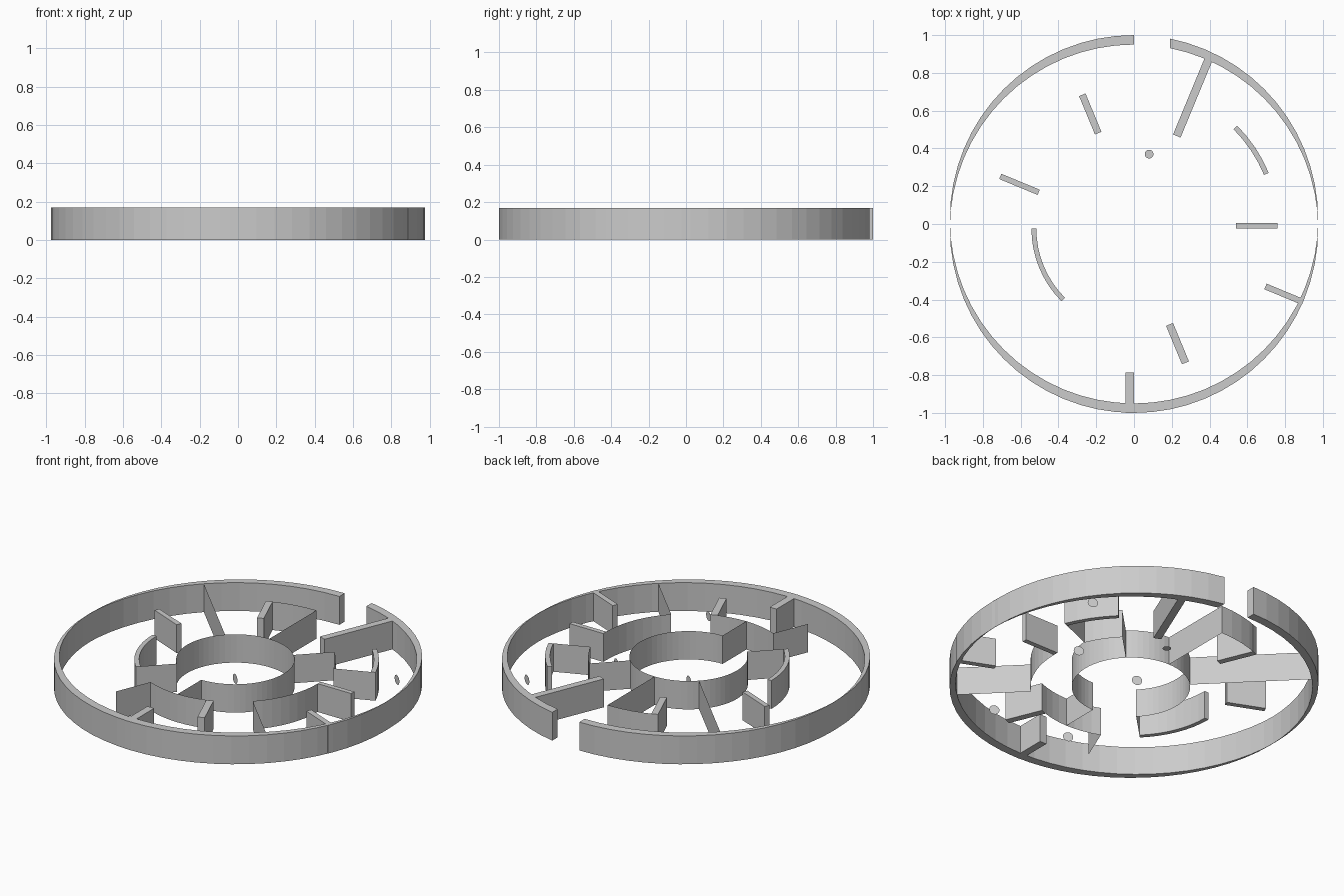
import bpy, math
from mathutils import Vector, Matrix

if "Cube" in bpy.data.objects:
    bpy.data.objects.remove(bpy.data.objects["Cube"])

H = 0.168                       # wall height
CY = -0.025                     # maze centre in y
R0, R1, R2, R3 = 0.318, 0.54, 0.76, 0.975
STEP = 5.625                    # degrees per facet

grey = bpy.data.materials.new("light grey")
grey.diffuse_color = (0.6, 0.6, 0.6, 1)
grey.use_nodes = True
grey.node_tree.nodes["Principled BSDF"].inputs["Base Color"].default_value = grey.diffuse_color


def add(name, verts, faces):
    me = bpy.data.meshes.new(name)
    me.from_pydata(verts, [], faces)
    me.materials.append(grey)
    ob = bpy.data.objects.new(name, me)
    bpy.context.collection.objects.link(ob)
    return ob


def polar(r, deg, cy=CY):
    a = math.radians(deg)
    return Vector((r * math.cos(a), cy + r * math.sin(a)))


def arc(r, a0, a1, cy=CY):
    n = max(1, round(abs(a1 - a0) / STEP))
    return [polar(r, a0 + (a1 - a0) * i / n, cy) for i in range(n + 1)]


def sheet(name, path):
    """Single-surface vertical wall along a path."""
    n = len(path)
    v = [(p.x, p.y, z) for z in (0, H) for p in path]
    return add(name, v, [(i, i + 1, n + i + 1, n + i) for i in range(n - 1)])


def thick(name, left, right):
    """Solid wall between two matching paths."""
    n = len(left)
    v = [(p.x, p.y, z) for z in (0, H) for path in (left, right) for p in path]
    f = []
    for i in range(n - 1):
        j = i + 1
        f += [(i, j, 2 * n + j, 2 * n + i),
              (n + j, n + i, 3 * n + i, 3 * n + j),
              (2 * n + i, 2 * n + j, 3 * n + j, 3 * n + i),
              (j, i, n + i, n + j)]
    f += [(0, 2 * n, 3 * n, n), (n - 1, 2 * n - 1, 4 * n - 1, 3 * n - 1)]
    return add(name, v, f)


# outer rim, open between 79 and 90 degrees
thick("outer_rim", arc(R3, 90, 438.75, 0.025), arc(R3, 90, 438.75, -0.025))

# thin curved walls
for name, r, a0, a1 in [("inner_ring", R0, -90, 225),
                        ("front_arc", R1, -112.5, -67.5),
                        ("right_arc", R1, -45, 0),
                        ("short_arc", R1, 22.5, 45),
                        ("back_arc", R2, 90, 112.5)]:
    sheet(name, arc(r, a0, a1))

# thin radial walls
for a, r0, r1 in [(135, R0, R3), (-135, R0, R1), (-90, R0, R1), (45, R0, R1),
                  (90, R0, R2), (-45, R1, R3), (22.5, R1, R2), (-112.5, R1, R2)]:
    sheet("thin_spoke", [polar(r0, a), polar(r1, a)])

# thick curved walls
thick("thick_arc_right", arc(0.772, 22.5, 45), arc(0.745, 22.5, 45))
thick("thick_arc_left", arc(0.543, 180, 225), arc(0.517, 180, 225))

# thick radial walls: angle, inner radius, outer radius, sideways thickness
for a, r0, r1, side in [(67.5, R1, R3, -0.043), (112.5, R1, R2, -0.037),
                        (157.5, R1, R2, 0.03), (0, R1, R2, 0.029),
                        (-22.5, R2, R3, -0.032), (-67.5, R1, R2, -0.04),
                        (-90, R2, R3, -0.044)]:
    p, q = polar(r0, a), polar(r1, a)
    off = (polar(1, a + 90, 0)) * side
    thick("thick_spoke", [p, q], [p + off, q + off])


# small marker discs
def disc(name, c, r, normal):
    rot = Vector(normal).to_track_quat('Z', 'Y').to_matrix()
    v = [Vector(c) + rot @ Vector((r * math.cos(t), r * math.sin(t), 0))
         for t in (math.tau * i / 24 for i in range(24))]
    return add(name, v, [tuple(range(24))])


for x, y in [(-0.02, 0.002), (0.425, 0.045), (0.70, 0.49),
             (-0.125, -0.70), (0.365, -0.732)]:
    disc("upright_disc", (x, y, 0.037), 0.028, (0.47, 0.88, 0))
disc("flat_disc", (0.08, 0.37, 0.036), 0.023, (0, 0, 1))
